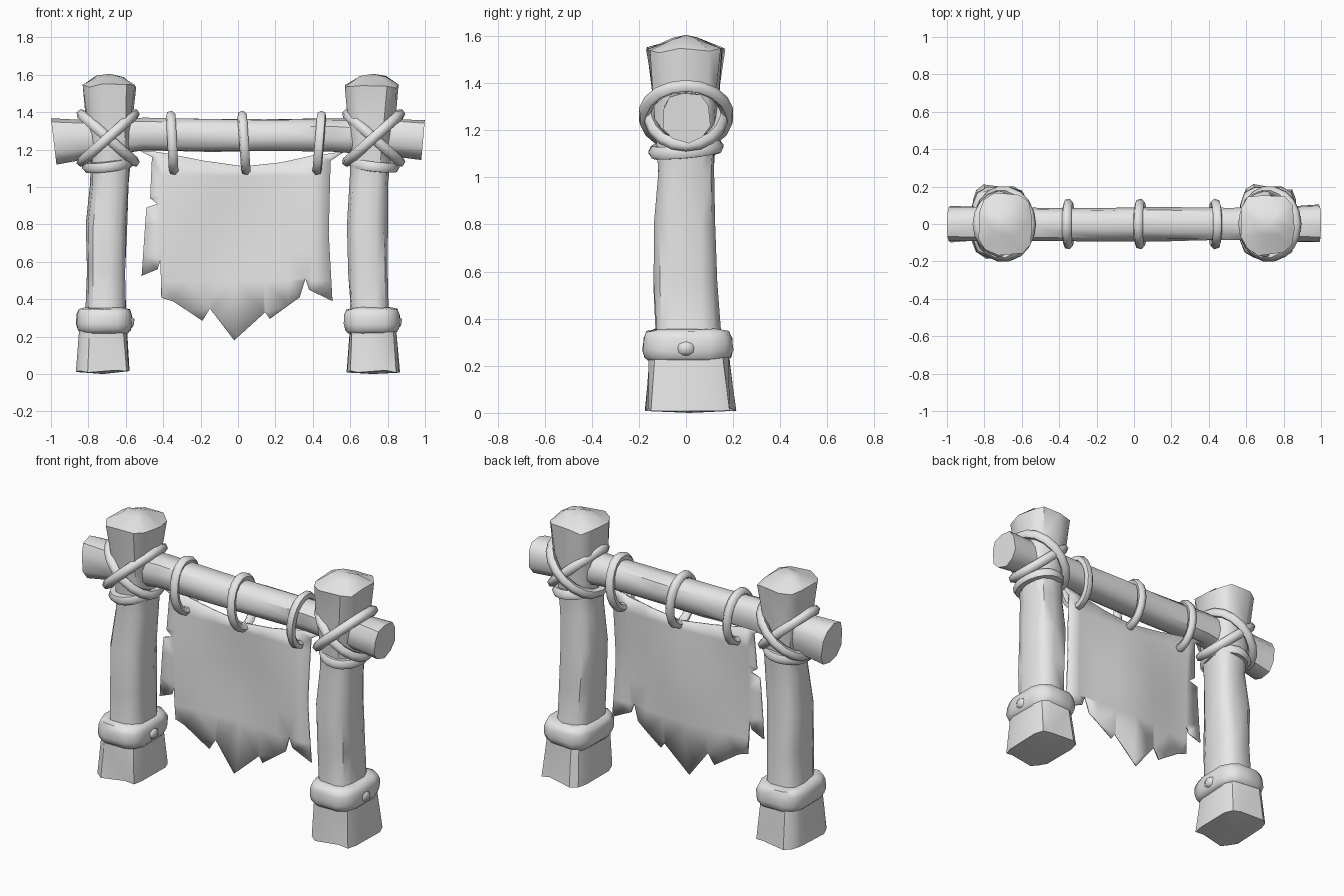
import bpy, bmesh, math, random
from mathutils import Vector

if "Cube" in bpy.data.objects:
    bpy.data.objects.remove(bpy.data.objects["Cube"])

random.seed(7)
mat = bpy.data.materials.new("pale grey")
mat.diffuse_color = (0.8, 0.8, 0.8, 1)
mat.use_nodes = True
mat.node_tree.nodes["Principled BSDF"].inputs["Base Color"].default_value = mat.diffuse_color


def finish(ob, angle=38):
    ob.data.materials.append(mat)
    bpy.ops.object.select_all(action='DESELECT')
    ob.select_set(True)
    bpy.context.view_layer.objects.active = ob
    if ob.type == 'CURVE':
        bpy.ops.object.convert(target='MESH')
    bpy.ops.object.shade_smooth_by_angle(angle=math.radians(angle))
    return ob


def mesh_object(name, bm):
    bmesh.ops.recalc_face_normals(bm, faces=bm.faces)
    me = bpy.data.meshes.new(name)
    bm.to_mesh(me)
    bm.free()
    ob = bpy.data.objects.new(name, me)
    bpy.context.collection.objects.link(ob)
    return ob


def loft(name, rings, cap_lo, cap_hi, angle=38):
    """Skin a stack of point rings and close each end with a fan."""
    bm = bmesh.new()
    vs = [[bm.verts.new(p) for p in r] for r in rings]
    n = len(vs[0])
    for a, b in zip(vs, vs[1:]):
        for i in range(n):
            bm.faces.new((a[i], a[(i + 1) % n], b[(i + 1) % n], b[i]))
    for ring, c in ((vs[0], cap_lo), (vs[-1], cap_hi)):
        tip = bm.verts.new(c)
        for i in range(n):
            bm.faces.new((ring[i], ring[(i + 1) % n], tip))
    bmesh.ops.triangulate(bm, faces=bm.faces)
    return finish(mesh_object(name, bm), angle)


def ring_xy(cx, cy, z, rx, ry, n=10, rough=0.0, power=0.7, twist=0.0):
    """Rounded-box cross-section with hand-hewn irregularity."""
    pts = []
    for i in range(n):
        t = 2 * math.pi * (i + 0.5) / n + twist
        c, s = math.cos(t), math.sin(t)
        k = 1.02 + random.uniform(-1, 0.4) * rough
        pts.append((cx + rx * k * math.copysign(abs(c) ** power, c),
                    cy + ry * k * math.copysign(abs(s) ** power, s),
                    z + random.uniform(-1, 1) * rough * 0.15))
    return pts


def rope(name, pts, r=0.024):
    cu = bpy.data.curves.new(name, 'CURVE')
    cu.dimensions = '3D'
    cu.bevel_depth = r
    cu.bevel_resolution = 1
    sp = cu.splines.new('POLY')
    sp.points.add(len(pts) - 1)
    for p, co in zip(sp.points, pts):
        p.co = (*co, 1)
    sp.use_cyclic_u = True
    ob = bpy.data.objects.new(name, cu)
    bpy.context.collection.objects.link(ob)
    return finish(ob, 60)


def ellipse(fn, n=18):
    return [fn(math.cos(2 * math.pi * i / n), math.sin(2 * math.pi * i / n)) for i in range(n)]


def knot(name, loc, size):
    bm = bmesh.new()
    bmesh.ops.create_icosphere(bm, subdivisions=1, radius=1)
    for v in bm.verts:
        v.co = Vector(loc) + Vector([a * b for a, b in zip(v.co, size)])
    return finish(mesh_object(name, bm), 60)


# posts: (z, left centre x, right centre x, half width x, half width y, centre y)
POST = [(0.22, -0.722, 0.722, 0.120, 0.16, 0.005), (0.34, -0.708, 0.705, 0.108, 0.138, 0.005),
        (0.55, -0.706, 0.700, 0.106, 0.132, -0.002), (0.80, -0.705, 0.688, 0.111, 0.130, -0.007),
        (1.02, -0.683, 0.702, 0.104, 0.117, 0.0), (1.18, -0.680, 0.712, 0.108, 0.126, 0.0),
        (1.36, -0.685, 0.716, 0.127, 0.146, 0.0), (1.54, -0.690, 0.720, 0.146, 0.163, 0.0)]

for side, col, sx in (("left", 1, -1), ("right", 2, 1)):
    rings = [ring_xy(p[col], p[5], p[0], p[3], p[4], 11, 0.08, 0.62, 0.1 * sx * k / 3)
             for k, p in enumerate(POST)]
    tx = POST[-1][col] + 0.005
    rings.append(ring_xy(tx, 0, 1.587, 0.075, 0.06, 11, 0.05, 0.8, 0.25 * sx))
    loft(side + "_post", rings, (POST[0][col], 0.01, 0.22), (tx, 0, 1.605), 45)

    # flared boxy foot with split grooves
    fx = 0.722 * sx
    lo = ring_xy(fx, 0.018, 0.012, 0.142, 0.192, 12, 0.04, 0.42)
    hi = ring_xy(fx, 0.012, 0.24, 0.126, 0.168, 12, 0.04, 0.42)
    for g in (2, 9):
        lo[g] = (fx + (lo[g][0] - fx) * 0.84, lo[g][1] * 0.9, 0.02)
    loft(side + "_foot", [lo, hi], (fx, 0.015, 0.0), (fx, 0.01, 0.25), 40)

    # thick cuff above the foot
    bx = 0.715 * sx
    cuff = [ring_xy(bx, 0.008, z, 0.150 * k, 0.192 * k, 12, 0.025, 0.55)
            for z, k in ((0.215, 0.84), (0.235, 0.95), (0.265, 1.0), (0.315, 0.99), (0.345, 0.92), (0.355, 0.72))]
    loft(side + "_cuff", cuff, (bx, 0, 0.22), (bx, 0, 0.35), 60)
    knot(side + "_cuff_knot", (bx + 0.135, 0.0, 0.275), (0.03, 0.05, 0.04))

    # crossed lashings and the wrap below them
    kx = -0.695 if sx < 0 else 0.725
    for s, label in ((1, "rising"), (-1, "falling")):
        rope(f"{side}_lashing_{label}",
             ellipse(lambda c, q: (kx + 0.142 * c, (0.165 + 0.012 * s) * q, 1.262 + s * 0.127 * c)), 0.028)
    rope(side + "_lower_wrap",
         ellipse(lambda c, q: (kx + 0.110 * c, 0.132 * q, 1.12 - sx * 0.013 * c + 0.012 * q)), 0.03)

# cross beam: (x, centre z, half height, half depth)
BEAM = [(-0.985, 1.24, 0.122, 0.098), (-0.80, 1.255, 0.105, 0.095), (-0.50, 1.285, 0.090, 0.09),
        (-0.15, 1.277, 0.090, 0.09), (0.15, 1.274, 0.086, 0.09), (0.50, 1.278, 0.088, 0.09),
        (0.80, 1.265, 0.100, 0.096), (0.99, 1.255, 0.108, 0.102)]
rings = []
for k, (x, z, hz, hy) in enumerate(BEAM):
    flat = ring_xy(0, 0, 0, hy, hz, 10, 0.08, 0.8, 0.1 * k)
    slope = 0.12 if k == 0 else -0.09 if k == 7 else 0
    rings.append([(x - slope * b + (c if 0 < k < 7 else 0), a, z + b) for a, b, c in flat])
loft("cross_beam", rings, (-0.985, 0, 1.24), (0.99, 0, 1.255), 45)

# hanging rings
for i, (x, tilt) in enumerate(((-0.352, -0.008), (0.032, -0.01), (0.435, 0.012))):
    rope(f"hanging_ring_{i + 1}",
         ellipse(lambda c, q: (x + tilt * q, 0.11 * c, 1.236 + 0.149 * q)), 0.026)

# torn cloth banner
OUT = [(-0.53, 1.195), (-0.46, 1.16), (-0.47, 0.94), (-0.43, 0.91), (-0.49, 0.89), (-0.515, 0.525),
       (-0.43, 0.56), (-0.415, 0.61), (-0.41, 0.41), (-0.35, 0.39), (-0.19, 0.285), (-0.15, 0.35),
       (-0.02, 0.18), (0.145, 0.33), (0.17, 0.295), (0.33, 0.41), (0.36, 0.51), (0.38, 0.45),
       (0.505, 0.39), (0.485, 0.75), (0.495, 1.14), (0.58, 1.195), (0.50, 1.18), (0.40, 1.165),
       (0.22, 1.13), (0.03, 1.11), (-0.18, 1.14), (-0.36, 1.175), (-0.45, 1.19)]
bm = bmesh.new()
bm.faces.new([bm.verts.new((x, 0, z)) for x, z in OUT])
cuts = [((x, 0, 0), (1, 0, 0)) for x in (-0.41, -0.27, -0.14, 0, 0.14, 0.27, 0.4)]
cuts += [((0, 0, z), (0, 0, 1)) for z in (0.5, 0.65, 0.8, 0.95, 1.06)]
for co, no in cuts:
    bmesh.ops.bisect_plane(bm, geom=bm.verts[:] + bm.edges[:] + bm.faces[:], plane_co=co, plane_no=no)
for v in bm.verts:
    x, z = v.co.x, v.co.z
    drop = (1.15 - z) / 0.9
    v.co.y = 0.022 * math.cos(7.5 * x) * math.sin(math.pi * min(1, max(0, drop))) - 0.01 * max(0, drop - 0.5)
bmesh.ops.triangulate(bm, faces=bm.faces)
cloth = mesh_object("cloth_banner", bm)
sol = cloth.modifiers.new("thickness", 'SOLIDIFY')
sol.thickness = 0.008
sol.offset = 0
finish(cloth, 40)
